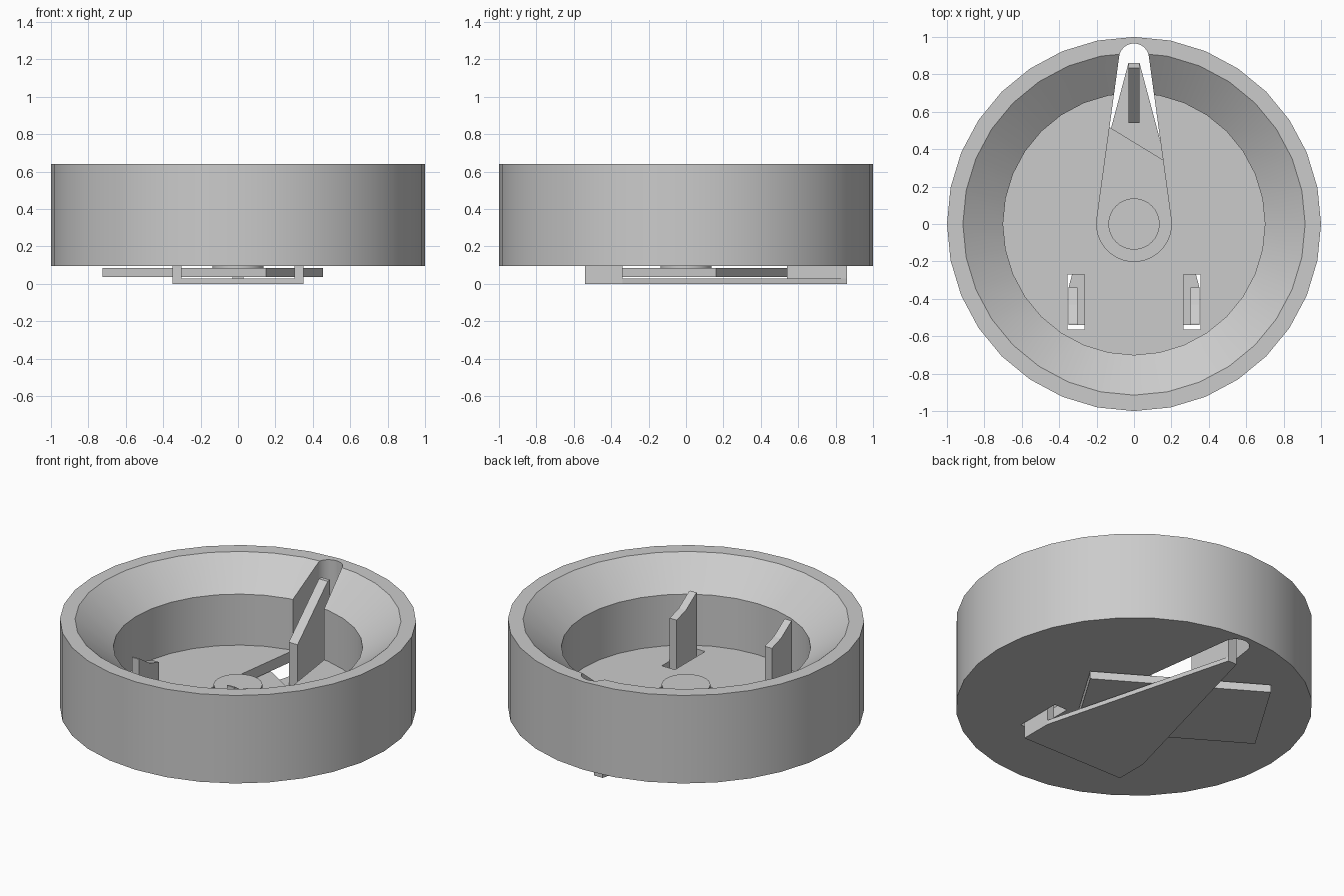
import bpy, bmesh, math
from math import cos, sin, radians

if "Cube" in bpy.data.objects:
    bpy.data.objects.remove(bpy.data.objects["Cube"], do_unlink=True)

grey = bpy.data.materials.new("plain grey")
grey.use_nodes = True
colour = (0.6, 0.6, 0.6, 1)
grey.diffuse_color = colour
grey.node_tree.nodes["Principled BSDF"].inputs["Base Color"].default_value = colour

SIDES = 32


def finish(name, bm):
    """Turn a bmesh into a grey object with sharp edges kept."""
    bmesh.ops.recalc_face_normals(bm, faces=bm.faces)
    mesh = bpy.data.meshes.new(name)
    bm.to_mesh(mesh)
    bm.free()
    mesh.materials.append(grey)
    obj = bpy.data.objects.new(name, mesh)
    bpy.context.collection.objects.link(obj)
    return obj


def loft(name, rings):
    """Closed solid through a list of matching point rings."""
    bm = bmesh.new()
    rows = [[bm.verts.new(p) for p in ring] for ring in rings]
    n = len(rows[0])
    bm.faces.new(rows[0])
    bm.faces.new(rows[-1])
    for a, b in zip(rows, rows[1:]):
        for i in range(n):
            j = (i + 1) % n
            bm.faces.new((a[i], a[j], b[j], b[i]))
    return finish(name, bm)


def prism(name, outline, z0, z1):
    """Plan outline raised from z0 to z1."""
    return loft(name, [[(x, y, z) for x, y in outline] for z in (z0, z1)])


def fin(name, side, x0, x1):
    """Side outline in y and z, given thickness along x."""
    return loft(name, [[(x, y, z) for y, z in side] for x in (x0, x1)])


def arc(r, start, end, cy=0, steps=24):
    angles = [radians(start + (end - start) * i / steps) for i in range(steps + 1)]
    return [(r * cos(a), cy + r * sin(a)) for a in angles]


def circle(r):
    return arc(r, 0, 360, steps=SIDES)[:-1]


def cut(target, cutter):
    """Subtract the cutter, then discard it."""
    mod = target.modifiers.new("cut", 'BOOLEAN')
    mod.operation = 'DIFFERENCE'
    mod.solver = 'EXACT'
    mod.object = cutter
    bpy.context.view_layer.objects.active = target
    bpy.ops.object.modifier_apply(modifier=mod.name)
    bpy.data.objects.remove(cutter, do_unlink=True)


# Round bowl: upright outer wall, flat rim, sloped seat, upright well, floor
BASE, RIM, FLOOR = 0.095, 0.64, 0.16
profile = [(1, BASE), (1, RIM), (0.915, RIM), (0.7, 0.476), (0.7, FLOOR)]
bowl = loft("bowl", [[(x, y, z) for x, y in circle(r)] for r, z in profile])

# Tapered slot running from the hub through the back wall
BIG, SMALL, REACH = 0.2, 0.08, 0.885
tilt = math.degrees(math.asin((BIG - SMALL) / REACH))
keyhole = arc(SMALL, tilt, 180 - tilt, REACH) + arc(BIG, 180 - tilt, 360 + tilt)
cut(bowl, prism("slot_cutter", keyhole, -0.2, 1))

# Two openings for the front tabs
for s in (-1, 1):
    hole = [(s * 0.265, -0.565), (s * 0.355, -0.565), (s * 0.355, -0.27), (s * 0.265, -0.27)]
    cut(bowl, prism("tab_cutter", hole, -0.2, 0.3))

# Central hub
hub = prism("hub", circle(0.137), 0.085, 0.243)

# Tilted rectangular plate under the floor
plate = prism("motor_plate",
              [(0.15, -0.34), (0.455, 0.16), (-0.42, 0.694), (-0.725, 0.194)], 0.037, 0.085)

# Pointed lifting plate with its upright fin and two tabs
half = [(0.35, -0.54), (0.35, -0.34), (0.03, 0.86)]
PLATE_TOP = 0.027
lifter = prism("lifter_plate", half + [(-x, y) for x, y in reversed(half)], 0, PLATE_TOP)
back_fin = fin("back_fin", [(0.54, PLATE_TOP), (0.86, PLATE_TOP), (0.86, 0.57),
                            (0.835, 0.57), (0.54, 0.29)], -0.03, 0.03)
tab_side = [(-0.34, PLATE_TOP), (-0.34, 0.43), (-0.43, 0.457),
            (-0.53, 0.524), (-0.54, 0.524), (-0.54, PLATE_TOP)]
left_tab = fin("left_tab", tab_side, 0.302, 0.35)
right_tab = fin("right_tab", tab_side, -0.35, -0.302)

# Smooth the round surfaces, keep corners crisp
bpy.ops.object.select_all(action='DESELECT')
for obj in (bowl, hub):
    obj.select_set(True)
bpy.context.view_layer.objects.active = bowl
bpy.ops.object.shade_smooth_by_angle(angle=radians(25))
